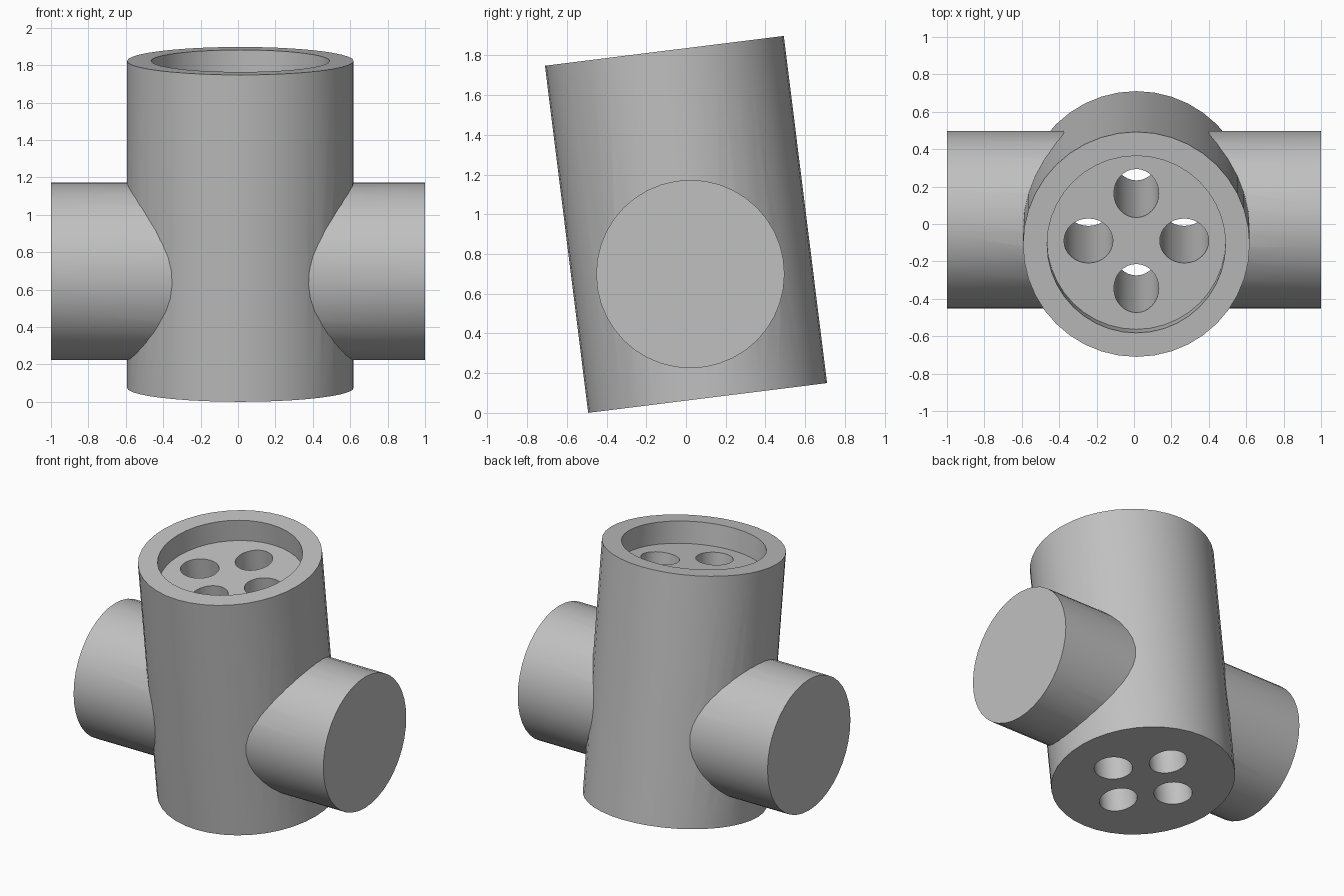
import bpy
import math
from mathutils import Matrix, Vector

if "Cube" in bpy.data.objects:
    bpy.data.objects.remove(bpy.data.objects["Cube"], do_unlink=True)

grey = bpy.data.materials.new("plain_grey")
grey.use_nodes = True
COLOUR = (0.53, 0.53, 0.53, 1)
grey.diffuse_color = COLOUR
grey.node_tree.nodes["Principled BSDF"].inputs["Base Color"].default_value = COLOUR

LENGTH = 1.761
# Frame of the leaning barrel, with z along its axis
LEAN = Matrix.Translation((0.0125, 0, 0.949)) @ Matrix.Rotation(math.radians(7.1), 4, "X")


def cylinder(name, radius, depth, matrix, sides=32):
    bpy.ops.mesh.primitive_cylinder_add(vertices=sides, radius=radius, depth=depth)
    obj = bpy.context.object
    obj.name = name
    obj.data.transform(matrix)
    obj.data.materials.append(grey)
    return obj


def combine(target, other, operation):
    """Apply a boolean and drop the helper."""
    mod = target.modifiers.new("join", "BOOLEAN")
    mod.operation = operation
    mod.solver = "EXACT"
    mod.object = other
    bpy.context.view_layer.objects.active = target
    bpy.ops.object.modifier_apply(modifier=mod.name)
    bpy.data.objects.remove(other, do_unlink=True)


# Leaning barrel crossed by a level side tube
body = cylinder("barrel_with_side_arms", 0.606, LENGTH, LEAN, 40)
arms = cylinder("side_arms", 0.474, 2,
                Matrix.Translation((0, 0.022, 0.699)) @ Matrix.Rotation(math.pi / 2, 4, "Y"), 40)
combine(body, arms, "UNION")

# Shallow round recess in the top
recess = cylinder("recess_cutter", 0.477, 0.31,
                  LEAN @ Matrix.Translation((0, 0, LENGTH / 2)), 40)
combine(body, recess, "DIFFERENCE")

# Four slightly oval holes right through, along the barrel axis
for i in range(4):
    place = (LEAN @ Matrix.Rotation(i * math.pi / 2, 4, "Z")
             @ Matrix.Translation((0.256, 0, 0)) @ Matrix.Diagonal((1.09, 1, 1, 1)))
    combine(body, cylinder("hole_cutter", 0.12, 2.2, place), "DIFFERENCE")

bpy.ops.object.select_all(action="DESELECT")
body.select_set(True)
bpy.context.view_layer.objects.active = body
bpy.ops.object.shade_smooth_by_angle(angle=math.radians(30))
